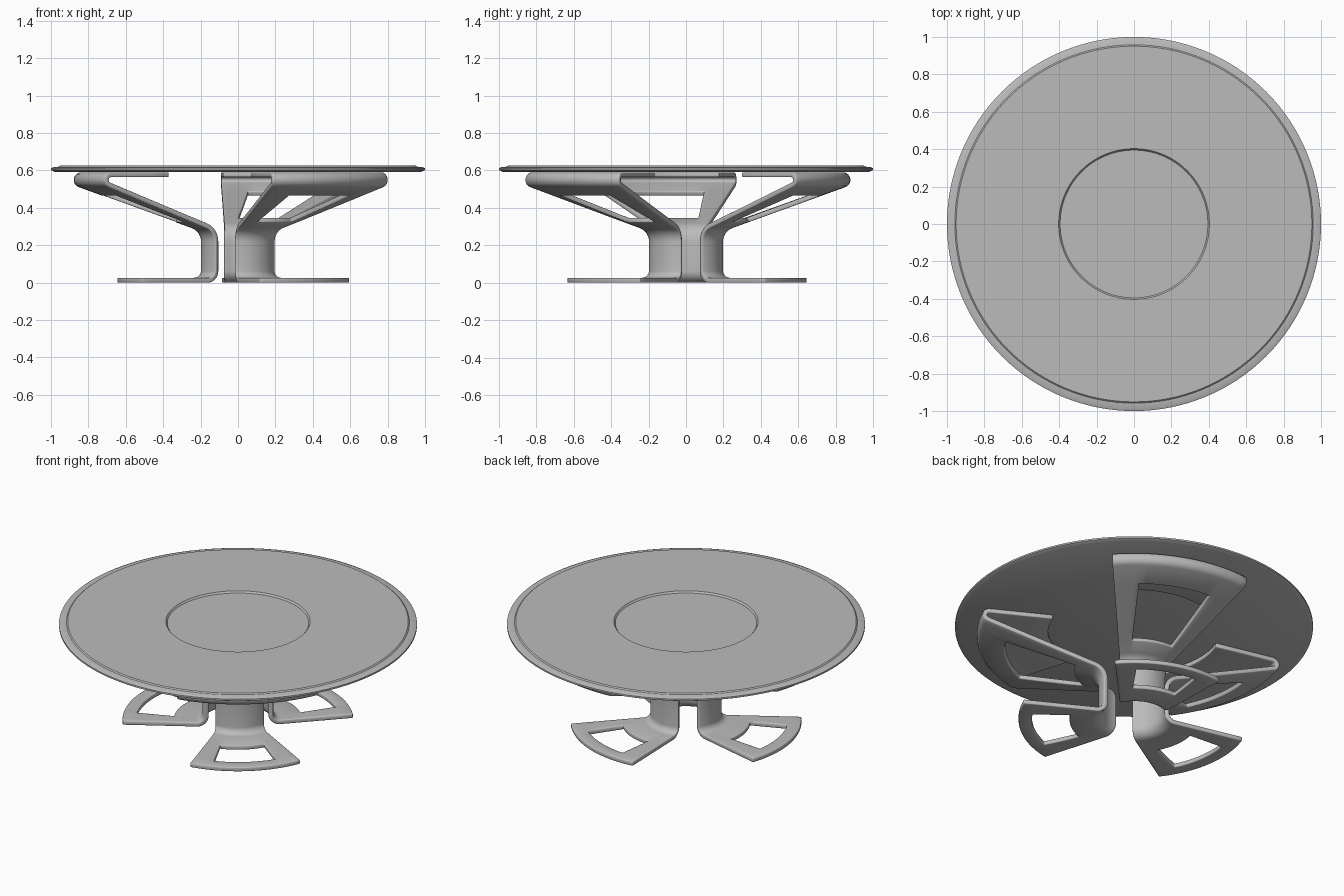
import bpy, bmesh, math
from mathutils import Vector

if "Cube" in bpy.data.objects:
    bpy.data.objects.remove(bpy.data.objects["Cube"], do_unlink=True)

grey = bpy.data.materials.new("satin_grey")
grey.use_nodes = True
grey.diffuse_color = (0.5, 0.5, 0.5, 1)
grey.node_tree.nodes["Principled BSDF"].inputs["Base Color"].default_value = (0.5, 0.5, 0.5, 1)

THICK = 0.026
FOOT_Z, PLATE_Z = THICK / 2, 0.577
COLUMN_R, SLOPE = 0.185, 0.362
HOLE_SHARE = 0.6          # share of the leg width that the windows take


def finish(name, bm):
    mesh = bpy.data.meshes.new(name)
    bmesh.ops.recalc_face_normals(bm, faces=bm.faces)
    bm.to_mesh(mesh)
    bm.free()
    mesh.materials.append(grey)
    obj = bpy.data.objects.new(name, mesh)
    bpy.context.collection.objects.link(obj)
    return obj


def smooth(obj):
    bpy.ops.object.select_all(action='DESELECT')
    obj.select_set(True)
    bpy.context.view_layer.objects.active = obj
    bpy.ops.object.shade_smooth_by_angle(angle=math.radians(30))


def rounded_path(corners, steps=8):
    """Polyline of (radius, height, fillet) with its corners rounded."""
    pts = [Vector((r, 0, z)) for r, z, _ in corners]
    path = [pts[0]]
    for i in range(1, len(pts) - 1):
        p, fillet = pts[i], corners[i][2]
        if not fillet:
            path.append(p)
            continue
        a, b = (pts[i - 1] - p).normalized(), (pts[i + 1] - p).normalized()
        half = a.angle(b) / 2
        reach = fillet / math.tan(half)
        centre = p + (a + b).normalized() * fillet / math.sin(half)
        start = (p + a * reach - centre).normalized()
        end = (p + b * reach - centre).normalized()
        path += [centre + start.slerp(end, k / steps) * fillet for k in range(steps + 1)]
    return path + [pts[-1]]


def half_angle(r):
    """Angle of the straight flared side of the leg at radius r."""
    m, c = 0.415, 0.073
    u = (-m * c + math.sqrt(r * r * (1 + m * m) - c * c)) / (1 + m * m)
    return math.atan2(m * u + c, u)


def slope_z(r):
    return 0.283 + SLOPE * (r - COLUMN_R)


def build_leg():
    foot_r, arm_r = (0.57, 0.5, 0.43, 0.36), (0.33, 0.43, 0.53, 0.63, 0.72)
    nose_r = COLUMN_R + (PLATE_Z - 0.283) / SLOPE
    corners = [(0.645, FOOT_Z, 0)]
    corners += [(r, FOOT_Z, 0) for r in foot_r]
    corners += [(COLUMN_R, FOOT_Z, 0.05), (COLUMN_R, slope_z(COLUMN_R), 0.09)]
    corners += [(r, slope_z(r), 0) for r in arm_r]
    corners += [(nose_r, PLATE_Z, 0.028)]
    corners += [(r, PLATE_Z, 0) for r in (0.72, 0.6, 0.48)]
    path = rounded_path(corners)

    bm = bmesh.new()
    cols = 20
    grid = []
    for p in path:
        row = []
        for j in range(cols + 1):
            a = (2 * j / cols - 1) * half_angle(p.x)
            row.append(bm.verts.new((p.x * math.cos(a), p.x * math.sin(a), p.z)))
        grid.append(row)
    for i in range(len(path) - 1):
        mid = (path[i] + path[i + 1]) / 2
        in_foot = mid.z < 0.02 and foot_r[-1] < mid.x < foot_r[0]
        in_arm = 0.2 < mid.z < 0.55 and arm_r[0] < mid.x < arm_r[-1]
        for j in range(cols):
            t = abs((2 * j + 1) / cols - 1)
            if (in_foot or in_arm) and t < HOLE_SHARE:
                continue
            bm.faces.new((grid[i][j], grid[i][j + 1], grid[i + 1][j + 1], grid[i + 1][j]))
    loose = [v for v in bm.verts if not v.link_faces]
    bmesh.ops.delete(bm, geom=loose, context='VERTS')
    return bm


# Three folded sheet legs
for name, azimuth in (("front_leg", -51), ("back_leg", 69), ("side_leg", 189)):
    leg = finish(name, build_leg())
    leg.rotation_euler.z = math.radians(azimuth)
    solid = leg.modifiers.new("sheet", 'SOLIDIFY')
    solid.thickness, solid.offset, solid.use_even_offset = THICK, 0, True
    bevel = leg.modifiers.new("soft_edges", 'BEVEL')
    bevel.width, bevel.segments = 0.005, 2
    bevel.limit_method, bevel.angle_limit = 'ANGLE', math.radians(50)
    smooth(leg)

# Round top with a shallow central recess and a chamfered rim
profile = [(0, 0.616), (0.395, 0.616), (0.403, 0.626), (0.951, 0.626), (0.958, 0.62),
           (0.985, 0.618), (1, 0.612), (1, 0.602), (0.98, 0.592), (0, 0.592)]
bm = bmesh.new()
verts = [bm.verts.new((r, 0, z)) for r, z in profile]
edges = [bm.edges.new(pair) for pair in zip(verts, verts[1:])]
bmesh.ops.spin(bm, geom=verts + edges, cent=(0, 0, 0), axis=(0, 0, 1),
               angle=math.tau, steps=128)
bmesh.ops.remove_doubles(bm, verts=bm.verts, dist=0.0001)
smooth(finish("table_top", bm))
